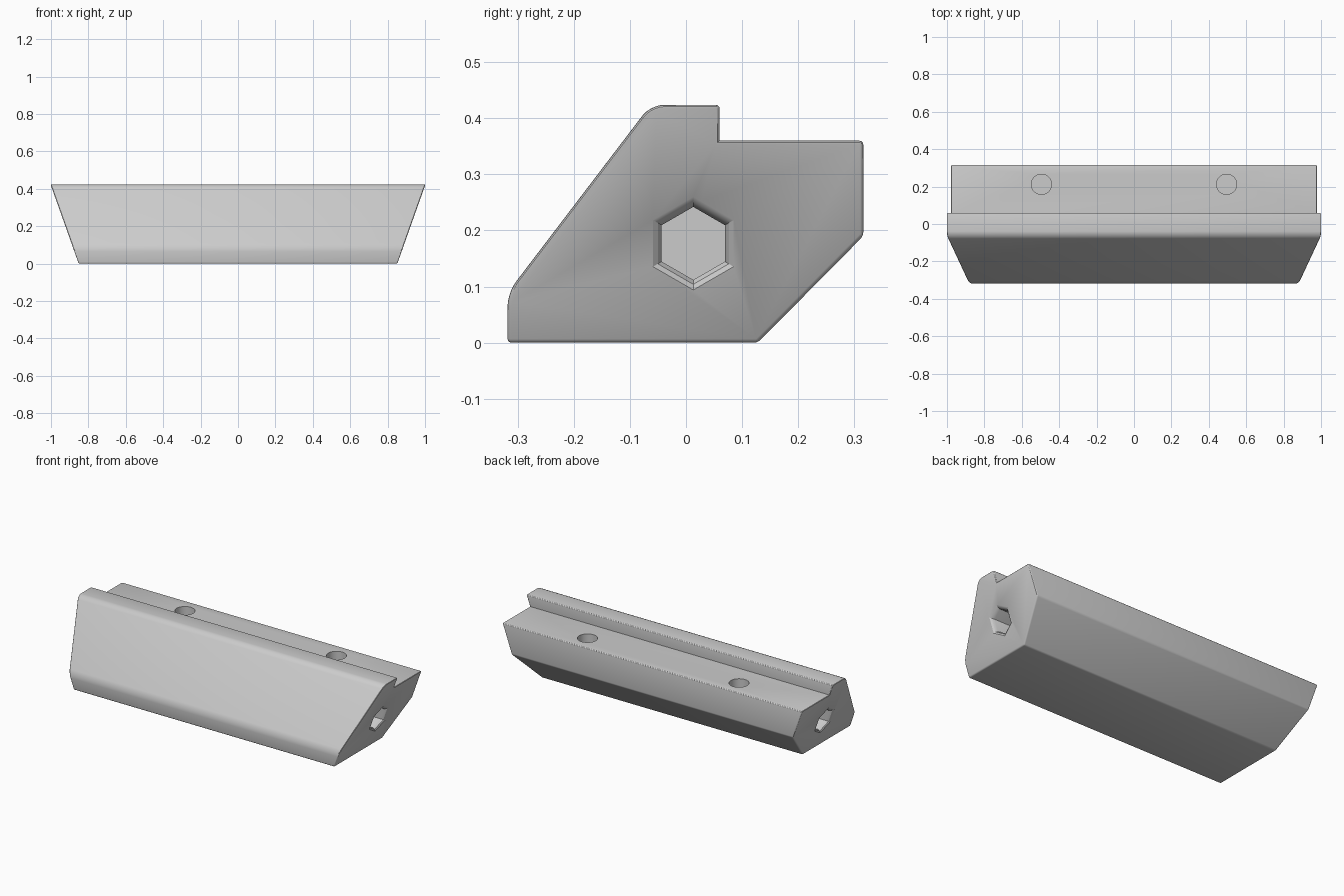
import bpy, bmesh, math
from mathutils import Vector

cube = bpy.data.objects.get("Cube")
if cube:
    bpy.data.objects.remove(cube, do_unlink=True)

grey = bpy.data.materials.new("light_grey")
grey.use_nodes = True
colour = (0.6, 0.6, 0.6, 1)
grey.diffuse_color = colour
grey.node_tree.nodes["Principled BSDF"].inputs["Base Color"].default_value = colour


def end_x(z):
    """Half length of the bar at height z: the ends lean outwards."""
    return 0.852 + 0.355 * z


def make_object(name, bm):
    bmesh.ops.recalc_face_normals(bm, faces=bm.faces)
    mesh = bpy.data.meshes.new(name)
    bm.to_mesh(mesh)
    bm.free()
    mesh.materials.append(grey)
    obj = bpy.data.objects.new(name, mesh)
    bpy.context.collection.objects.link(obj)
    return obj


def loft(rings):
    """Closed solid through rings of equal point count."""
    bm = bmesh.new()
    loops = [[bm.verts.new(p) for p in ring] for ring in rings]
    n = len(loops[0])
    for a, b in zip(loops, loops[1:]):
        for i in range(n):
            bm.faces.new((a[i], a[(i + 1) % n], b[(i + 1) % n], b[i]))
    bm.faces.new(loops[0])
    bm.faces.new(loops[-1])
    bmesh.ops.recalc_face_normals(bm, faces=bm.faces)
    return bm


# Bar: stepped profile (y, z) between the leaning ends
profile = [(-0.318, 0), (0.128, 0), (0.316, 0.19), (0.316, 0.36),
           (0.06, 0.36), (0.06, 0.424), (-0.063, 0.424), (-0.318, 0.089)]
bm = loft([[(s * end_x(z), y, z) for y, z in profile] for s in (-1, 1)])

# Broad rounding on the two long edges of the sloping front
front = [e for e in bm.edges
         if abs(e.verts[0].co.x - e.verts[1].co.x) > 1
         and any((e.verts[0].co.yz - Vector(profile[i])).length < 0.001 for i in (6, 7))]
bmesh.ops.bevel(bm, geom=front, offset=0.024, segments=5, profile=0.5, affect='EDGES')

# Fine rounding on every other outer edge
sharp = [e for e in bm.edges if e.calc_face_angle_signed(0) > math.radians(25)]
bmesh.ops.bevel(bm, geom=sharp, offset=0.007, segments=3, profile=0.5, affect='EDGES')
bar = make_object("bar", bm)

# Hexagonal end sockets with a flared mouth that follows the leaning end
cutters = []
for side, label in ((1, "left"), (-1, "right")):
    rings = []
    for radius, depth in ((0.088, -0.01), (0.083, 0), (0.073, 0.006), (0.065, 0.02), (0.065, None)):
        ring = []
        for k in range(6):
            a = math.pi / 6 + k * math.pi / 3
            y, z = 0.013 + radius * math.cos(a), 0.177 + radius * math.sin(a)
            x = 0.62 if depth is None else end_x(z) - depth
            ring.append((side * x, y, z))
        rings.append(ring)
    cutters.append(make_object(label + "_socket_cutter", loft(rings)))

# Round blind holes in the rear ledge
for x, label in ((0.495, "left"), (-0.495, "right")):
    rings = [[(x + 0.054 * math.cos(k * math.tau / 48), 0.212 + 0.054 * math.sin(k * math.tau / 48), z)
              for k in range(48)] for z in (0.26, 0.4)]
    cutters.append(make_object(label + "_hole_cutter", loft(rings)))

bpy.ops.object.select_all(action='DESELECT')
bpy.context.view_layer.objects.active = bar
bar.select_set(True)
for cutter in cutters:
    cutter.hide_render = True
    mod = bar.modifiers.new(cutter.name, 'BOOLEAN')
    mod.operation, mod.solver, mod.object = 'DIFFERENCE', 'EXACT', cutter
    bpy.ops.object.modifier_apply(modifier=mod.name)
    bpy.data.objects.remove(cutter, do_unlink=True)

bpy.ops.object.shade_smooth_by_angle(angle=math.radians(28))
